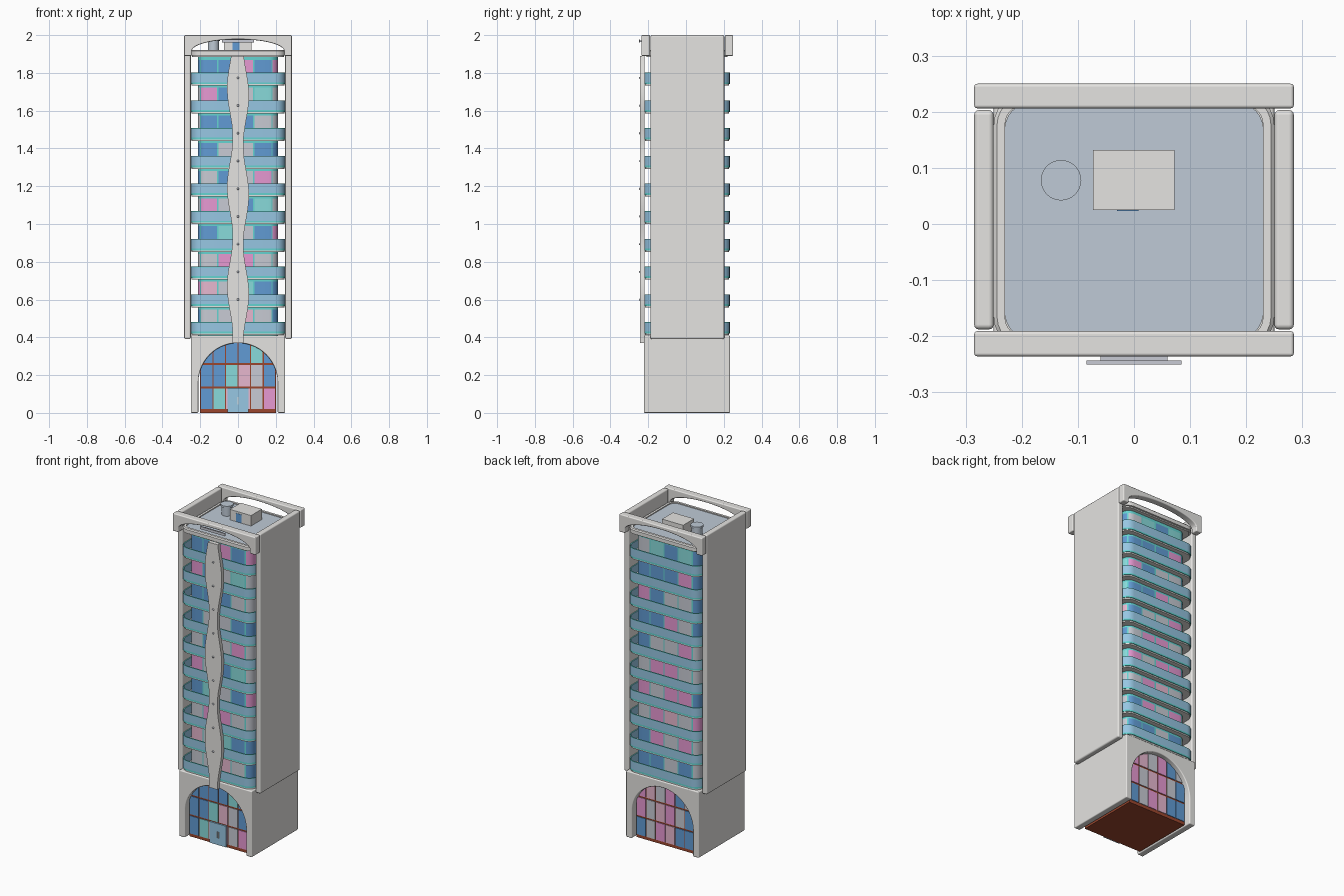
import bpy, bmesh, math, random
from mathutils import Vector

if "Cube" in bpy.data.objects:
    bpy.data.objects.remove(bpy.data.objects["Cube"])

random.seed(4)
CY = 0.0055          # depth centre of the tower body


def material(name, rgb):
    m = bpy.data.materials.new(name)
    m.diffuse_color = (*rgb, 1)
    m.use_nodes = True
    m.node_tree.nodes["Principled BSDF"].inputs["Base Color"].default_value = m.diffuse_color
    return m


WALL = material("pale wall", (0.78, 0.77, 0.75))
RAIL = material("railing blue", (0.31, 0.57, 0.77))
BLUE = material("window blue", (0.12, 0.33, 0.66))
PINK = material("window pink", (0.80, 0.32, 0.65))
BLUSH = material("window blush", (0.82, 0.49, 0.64))
GREY = material("window grey", (0.58, 0.60, 0.66))
AQUA = material("window aqua", (0.25, 0.71, 0.71))
TEAL = material("trim teal", (0.13, 0.66, 0.64))
BROWN = material("lobby brown", (0.33, 0.062, 0.027))
ROOF = material("roof blue grey", (0.52, 0.59, 0.67))
PANES = [BLUE, PINK, BLUSH, GREY, AQUA]
CODE = "bpsga"       # one letter per pane colour, same order as PANES


def finish(bm, name, mats, bevel=0, fix=True):
    if fix:
        bmesh.ops.recalc_face_normals(bm, faces=bm.faces)
    me = bpy.data.meshes.new(name)
    bm.to_mesh(me)
    bm.free()
    for m in mats:
        me.materials.append(m)
    ob = bpy.data.objects.new(name, me)
    bpy.context.collection.objects.link(ob)
    if bevel:
        b = ob.modifiers.new("soft edges", "BEVEL")
        b.width, b.segments, b.limit_method = bevel, 3, "ANGLE"
        b.angle_limit = math.radians(40)
        b.harden_normals = True
    return ob


def prism(name, pts, axis, lo, hi, mat, bevel=0):
    """Extrude an outline along y (points are x, z) or z (points are x, y)."""
    bm = bmesh.new()
    place = (lambda p, d: (p[0], d, p[1])) if axis == "y" else (lambda p, d: (p[0], p[1], d))
    a, b = ([bm.verts.new(place(p, d)) for p in pts] for d in (lo, hi))
    bm.faces.new(a)
    bm.faces.new(b[::-1])
    for i in range(len(pts)):
        j = (i + 1) % len(pts)
        bm.faces.new((a[i], b[i], b[j], a[j]))
    return finish(bm, name, [mat], bevel)


def box(name, x0, x1, y0, y1, z0, z1, mat, bevel=0):
    return prism(name, [(x0, y0), (x1, y0), (x1, y1), (x0, y1)], "z", z0, z1, mat, bevel)


def cylinder(name, x, y, r, z0, z1, mat):
    pts = [(x + r * math.cos(t * math.tau / 32), y + r * math.sin(t * math.tau / 32)) for t in range(32)]
    return prism(name, pts, "z", z0, z1, mat)


def round_rect(hx, hy, r, n=6):
    out = []
    for k, (sx, sy) in enumerate([(1, 1), (-1, 1), (-1, -1), (1, -1)]):
        for i in range(n + 1):
            t = (k + i / n) * math.pi / 2
            out.append((sx * (hx - r) + r * math.cos(t), CY + sy * (hy - r) + r * math.sin(t)))
    return out


def ring(name, hx, hy, r, profile, mats, slots):
    """Sweep a closed (inset, z) profile around a rounded rectangle."""
    bm = bmesh.new()
    loops = [[bm.verts.new((x, y, z)) for x, y in round_rect(hx - d, hy - d, r - d)] for d, z in profile]
    n = len(loops[0])
    for k in range(len(loops)):
        a, b = loops[k], loops[(k + 1) % len(loops)]
        for i in range(n):
            j = (i + 1) % n
            bm.faces.new((a[i], a[j], b[j], b[i])).material_index = slots[k]
    return finish(bm, name, mats)


def arch(half, foot, spring, rise, hx, top, n=28):
    """Block outline with an arched opening that is open at the foot."""
    curve = [(half * math.cos(math.pi * i / n), spring + rise * math.sin(math.pi * i / n)) for i in range(n + 1)]
    return [(-hx, foot), (-hx, top), (hx, top), (hx, foot), (half, foot)] + curve + [(-half, foot)]


# Base with an arched passage, and the lobby set inside it
prism("base", arch(0.21, 0, 0.16, 0.21, 0.25, 0.41), "y", CY - 0.2275, CY + 0.2275, WALL, 0.006)
box("lobby", -0.2, 0.2, -0.188, 0.199, 0, 0.375, BROWN)
lobby_front = ["bassgp", "bbasgb", "bbbbab"]
lobby_back = ["bbspgb", "bgpsgp", "gbpgsp"]
rows = [(0.02, 0.13), (0.14, 0.253), (0.263, 0.372)]
for label, y, table in (("front", -0.188, lobby_front), ("back", 0.199, lobby_back)):
    for (z0, z1), codes in zip(rows, table):
        for c, code in enumerate(codes):
            x = -0.2 + c * 0.4 / 6
            box("lobby_pane_" + label, x + 0.003, x + 0.0637, y - 0.004, y + 0.004, z0, z1,
                PANES[CODE.index(code)])
for s in (-1, 1):
    x0, x1 = sorted((s * 0.001, s * 0.056))
    box("entrance_door", x0, x1, -0.197, -0.186, 0.002, 0.133, RAIL)
    box("door_handle", s * 0.005 - 0.0015, s * 0.005 + 0.0015, -0.201, -0.196, 0.045, 0.085, WALL)

# Window core: panes wrap round the rounded corners, separated by teal strips
HX, HY, R, FLOORS, PITCH, Z0 = 0.213, 0.193, 0.05, 10, 0.1467, 0.43
ARC = R * math.pi / 2
TOTAL = 4 * (HX + HY - 2 * R) + 4 * ARC
STEP = TOTAL / 16


def along(s):
    pos, d = Vector((-HX + R, CY - HY)), Vector((1, 0))
    for k in range(4):
        length = 2 * ((HX if k % 2 == 0 else HY) - R)
        left = Vector((-d.y, d.x))
        if s <= length:
            return pos + d * s
        s, pos = s - length, pos + d * length
        t = min(s, ARC) / R
        if s <= ARC or k == 3:
            return pos + left * R + (d * math.sin(t) - left * math.cos(t)) * R
        s, pos, d = s - ARC, pos + (left + d) * R, left
    return pos


cuts, s = set(), 0
for k in range(4):
    s += 2 * ((HX if k % 2 == 0 else HY) - R)
    cuts |= {round(s + ARC * i / 6, 5) for i in range(7 if k < 3 else 6)}
    s += ARC
for k in range(16):
    cuts |= {round((0.055 + k * STEP + e) % TOTAL, 5) for e in (-0.004, 0.004)}
cuts = sorted(cuts | {0.0})
front = ["bbpbp", "pbgag", "bbbgg", "bggbb", "gbgpg", "pgbag", "bagbp", "gppgg", "sgabb", "ggsgb"]
back = ["gabab", "bbbpb", "pbggb", "bbpgb", "bggpg", "gppgg", "pgppb", "gpsgp", "bpgpg", "bbgbg"]
bm = bmesh.new()


def level(z):
    return [bm.verts.new((*along(c), z)) for c in cuts]


below = level(0.405)
for f in range(FLOORS):
    colours = random.choices(range(5), (8, 4, 2, 5, 1.5), k=16)
    row = FLOORS - 1 - f
    for pane, code in zip((15, 0, 1, 2, 3, 7, 8, 9, 10, 11), front[row] + back[row]):
        colours[pane] = CODE.index(code)
    z = Z0 + f * PITCH
    for top, is_pane in ((z + 0.01, False), (z + 0.118, True)):
        above = level(top)
        for i, c in enumerate(cuts):
            j = (i + 1) % len(cuts)
            mid = ((c + (cuts[j] if j else TOTAL)) / 2 - 0.055) % TOTAL
            face = bm.faces.new((below[i], below[j], above[j], above[i]))
            strip = min(mid % STEP, STEP - mid % STEP) < 0.004
            face.material_index = colours[int(mid / STEP)] if is_pane and not strip else 5
        below = above
above = level(1.89)
for i in range(len(cuts)):
    j = (i + 1) % len(cuts)
    bm.faces.new((below[i], below[j], above[j], above[i])).material_index = 5
finish(bm, "window_core", PANES + [TEAL], fix=False)

# Balcony slabs and glass railings
for f in range(FLOORS):
    z = Z0 + f * PITCH
    prism("balcony_slab", round_rect(0.247, 0.222, 0.055), "z", z - 0.018, z, WALL)
    ring("balcony_railing", 0.25, 0.2265, 0.058,
         [(0, z - 0.01), (0, z), (0, z + 0.047), (0, z + 0.051), (0.006, z + 0.051), (0.006, z - 0.01)],
         [RAIL, TEAL], [1, 0, 1, 1, 0, 1])

# Side walls and the arched crown beams
for s in (-1, 1):
    x0, x1 = sorted((s * 0.25, s * 0.285))
    box("side_wall", x0, x1, -0.188, 0.203, 0.39, 2.0, WALL, 0.009)
crown = arch(0.245, 1.89, 1.915, 0.063, 0.285, 2.0)
prism("front_crown", crown, "y", -0.236, -0.191, WALL, 0.006)
prism("back_crown", crown, "y", 0.206, 0.25, WALL, 0.006)
box("sign_rail", -0.06, 0.06, -0.243, -0.234, 1.964, 1.972, GREY)
box("sign_panel", -0.085, 0.085, -0.25, -0.243, 1.96, 1.976, GREY)

# Roof deck with rim, stair house and water tank
prism("roof_slab", round_rect(0.243, 0.215, 0.05), "z", 1.885, 1.912, WALL)
prism("roof_deck", round_rect(0.23, 0.21, 0.045), "z", 1.91, 1.915, ROOF)
ring("roof_rim", 0.25, 0.2265, 0.055, [(0, 1.892), (0, 1.915), (0.006, 1.921), (0.02, 1.921), (0.02, 1.892)],
     [WALL], [0] * 5)
box("stair_house", -0.073, 0.072, 0.025, 0.132, 1.914, 1.98, WALL)
box("stair_door", -0.03, 0.008, 0.0235, 0.027, 1.916, 1.968, BLUE)
cylinder("water_tank", -0.13, 0.078, 0.03, 1.914, 1.972, ROOF)
cylinder("water_tank_lid", -0.13, 0.078, 0.036, 1.968, 1.98, ROOF)

# Wavy front fin with a row of round studs
N = 72
zs = [0.37 + 1.52 * i / N for i in range(N + 1)]


def wave(z):
    return 0.043 + 0.015 * math.cos((z - 1.71) * math.tau / 0.525)


outline = [(wave(z + 0.03), z) for z in zs] + [(-wave(z - 0.01), z) for z in reversed(zs)]
prism("wavy_fin", outline, "y", -0.243, -0.219, WALL)
for i in range(9):
    bm = bmesh.new()
    bmesh.ops.create_uvsphere(bm, u_segments=12, v_segments=8, radius=0.006)
    bmesh.ops.translate(bm, verts=bm.verts, vec=(0, -0.243, 0.6 + i * PITCH))
    finish(bm, "fin_stud", [GREY])

# Smooth the rounded parts and keep the corners crisp
for ob in bpy.context.scene.objects:
    ob.select_set(True)
    bpy.context.view_layer.objects.active = ob
bpy.ops.object.shade_smooth_by_angle(angle=math.radians(32))
